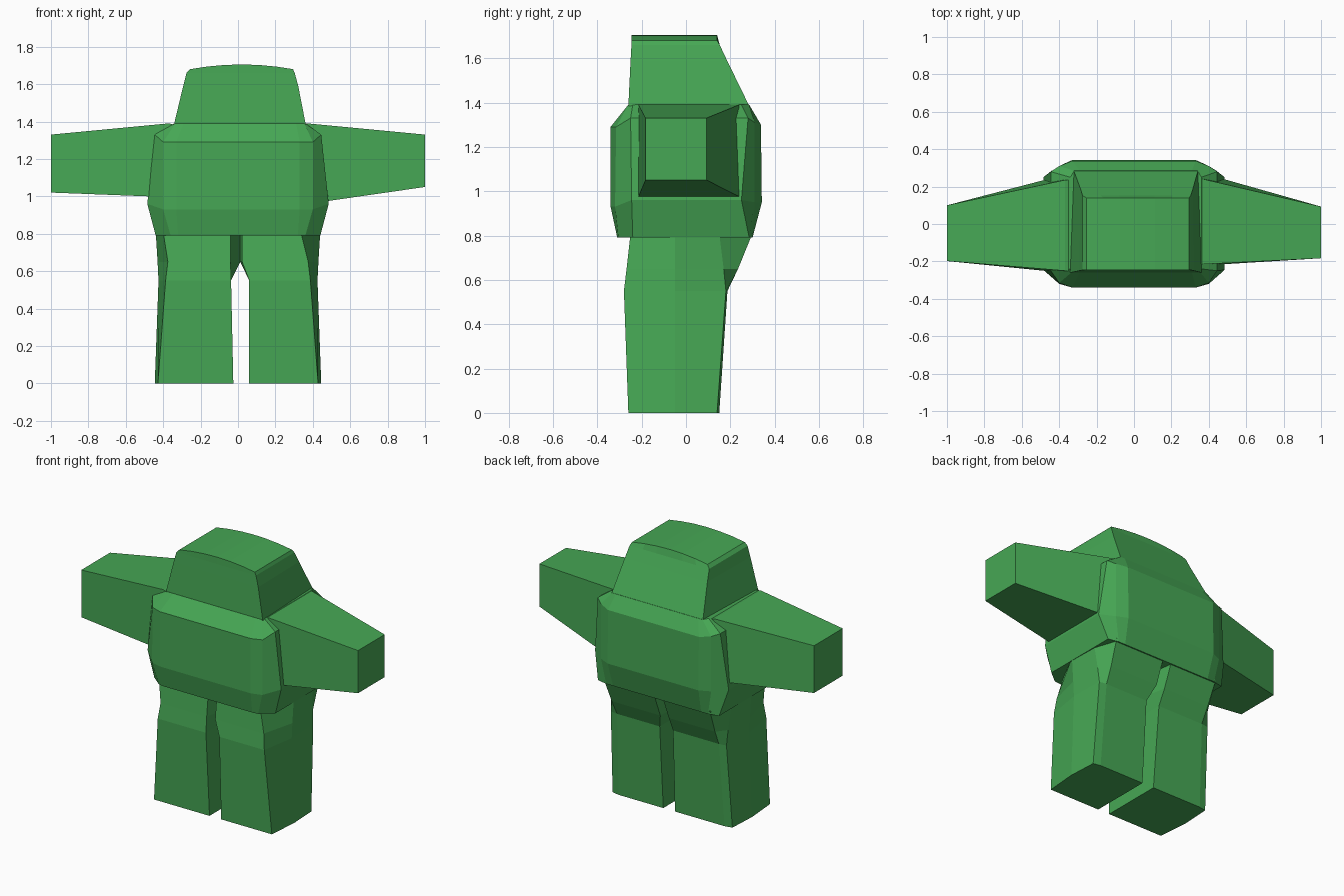
import bpy

if "Cube" in bpy.data.objects:
    bpy.data.objects.remove(bpy.data.objects["Cube"])

green = bpy.data.materials.new("green")
green.diffuse_color = (0.062, 0.39, 0.09, 1)
green.use_nodes = True
green.node_tree.nodes["Principled BSDF"].inputs["Base Color"].default_value = green.diffuse_color


def loft(name, rings, strip_caps=False):
    """Skin a list of equal-length closed rings and cap both ends."""
    n = len(rings[0])
    verts = [p for ring in rings for p in ring]
    faces = [(r * n + i, r * n + (i + 1) % n, (r + 1) * n + (i + 1) % n, (r + 1) * n + i)
             for r in range(len(rings) - 1) for i in range(n)]
    last = (len(rings) - 1) * n
    faces.append(tuple(reversed(range(n))))
    if strip_caps:  # quads from front row to back row
        faces += [(last + i, last + i + 1, last + n - 2 - i, last + n - 1 - i)
                  for i in range(n // 2 - 1)]
    else:
        faces.append(tuple(last + i for i in range(n)))
    mesh = bpy.data.meshes.new(name)
    mesh.from_pydata(verts, [], faces)
    mesh.materials.append(green)
    obj = bpy.data.objects.new(name, mesh)
    bpy.context.collection.objects.link(obj)
    # consistent outward normals
    bpy.context.view_layer.objects.active = obj
    obj.select_set(True)
    bpy.ops.object.mode_set(mode='EDIT')
    bpy.ops.mesh.select_all(action='SELECT')
    bpy.ops.mesh.normals_make_consistent(inside=False)
    bpy.ops.object.mode_set(mode='OBJECT')
    obj.select_set(False)
    return obj


def torso_ring(front, corner, side, rear_corner, back, shift=0.0):
    """Ring from (half width, y, z) levels, mirrored in x."""
    half = [front, corner, side, rear_corner[0], rear_corner[1], back]
    right = [(x + shift, y, z) for x, y, z in half]
    left = [(-x + shift, y, z) for x, y, z in reversed(half)]
    return right + left


# Torso: chamfered block, widest at the hips
torso = [
    torso_ring((0.32, -0.31, 0.79), (0.36, -0.305, 0.79), (0.44, -0.24, 0.79),
               ((0.44, 0.285, 0.79), (0.37, 0.30, 0.79)), (0.32, 0.30, 0.79)),
    torso_ring((0.33, -0.34, 0.93), (0.40, -0.32, 0.93), (0.485, -0.245, 0.96),
               ((0.485, 0.25, 0.96), (0.40, 0.31, 0.95)), (0.33, 0.342, 0.95)),
    torso_ring((0.33, -0.34, 1.29), (0.40, -0.315, 1.29), (0.445, -0.25, 1.33),
               ((0.445, 0.28, 1.33), (0.40, 0.31, 1.31)), (0.33, 0.338, 1.30)),
    torso_ring((0.30, -0.26, 1.39), (0.345, -0.26, 1.39), (0.35, -0.24, 1.39),
               ((0.35, 0.25, 1.39), (0.33, 0.285, 1.39)), (0.30, 0.285, 1.39), 0.01),
]
loft("torso", torso)


# Head: tapered block with a slanted back and a gently arched top
def head_ring(x0, x1, y_front, y_back, z, back_inset=0.0, arch=0.0):
    steps = 6
    front, back = [], []
    for i in range(steps + 1):
        t = i / steps
        height = z + arch * (1 - (2 * t - 1) ** 2)
        front.append((x0 + (x1 - x0) * t, y_front, height))
        back.append((x0 + back_inset + (x1 - x0 - 2 * back_inset) * t, y_back, height))
    return front + back[::-1]


loft("head", [
    head_ring(-0.342, 0.362, -0.26, 0.285, 1.385, 0.02),
    head_ring(-0.293, 0.322, -0.25, 0.185, 1.59, 0.008),
    head_ring(-0.275, 0.303, -0.246, 0.152, 1.66),
    head_ring(-0.255, 0.294, -0.245, 0.14, 1.68, 0, 0.025),
], strip_caps=True)


# Arms: tapered boxes held straight out to the sides
def arm(name, side, base_y, base_bottom, tip_y, tip_bottom):
    def ring(x_top, x_bottom, ys, top, bottom):
        return [(side * x_bottom, ys[0], bottom), (side * x_bottom, ys[1], bottom),
                (side * x_top, ys[1], top), (side * x_top, ys[0], top)]
    loft(name, [ring(0.35, 0.36, base_y, 1.385, base_bottom + 0.02),
                ring(0.37, 0.48, base_y, 1.39, base_bottom),
                ring(1.0, 1.0, tip_y, 1.33, tip_bottom)])


arm("right_arm", 1, (-0.215, 0.24), 0.975, (-0.183, 0.093), 1.05)
arm("left_arm", -1, (-0.25, 0.235), 1.0, (-0.198, 0.1), 1.02)


# Legs: thick at the thigh, meeting at the crotch
def leg(name, side, inner, crotch, front_top):
    def ring(z, front, back, x_front, x_mid, x_back, back_out, x_in, x_in_mid):
        pts = [(x_front * side, front), (x_mid * side, -0.05), (x_back * side, back_out),
               ((x_back - 0.05) * side, back), (x_in, back),
               (x_in_mid, -0.03), (x_in, front)]
        return [(x, y, z) for x, y in pts]
    low, top = inner
    loft(name, [
        ring(0.0, -0.26, 0.15, 0.428, 0.445, 0.435, 0.14, low, low),
        ring(0.55, -0.28, 0.187, 0.387, 0.425, 0.42, 0.18, top[0], top[0]),
        ring(0.65, -0.268, 0.235, 0.375, 0.43, 0.425, 0.17, top[1], crotch),
        ring(0.81, -0.25, 0.30, front_top, 0.44, 0.435, 0.15, top[1], crotch),
    ])


leg("left_leg", -1, (-0.025, (-0.037, -0.04)), 0.012, 0.40)
leg("right_leg", 1, (0.06, (0.06, 0.022)), 0.012, 0.335)
